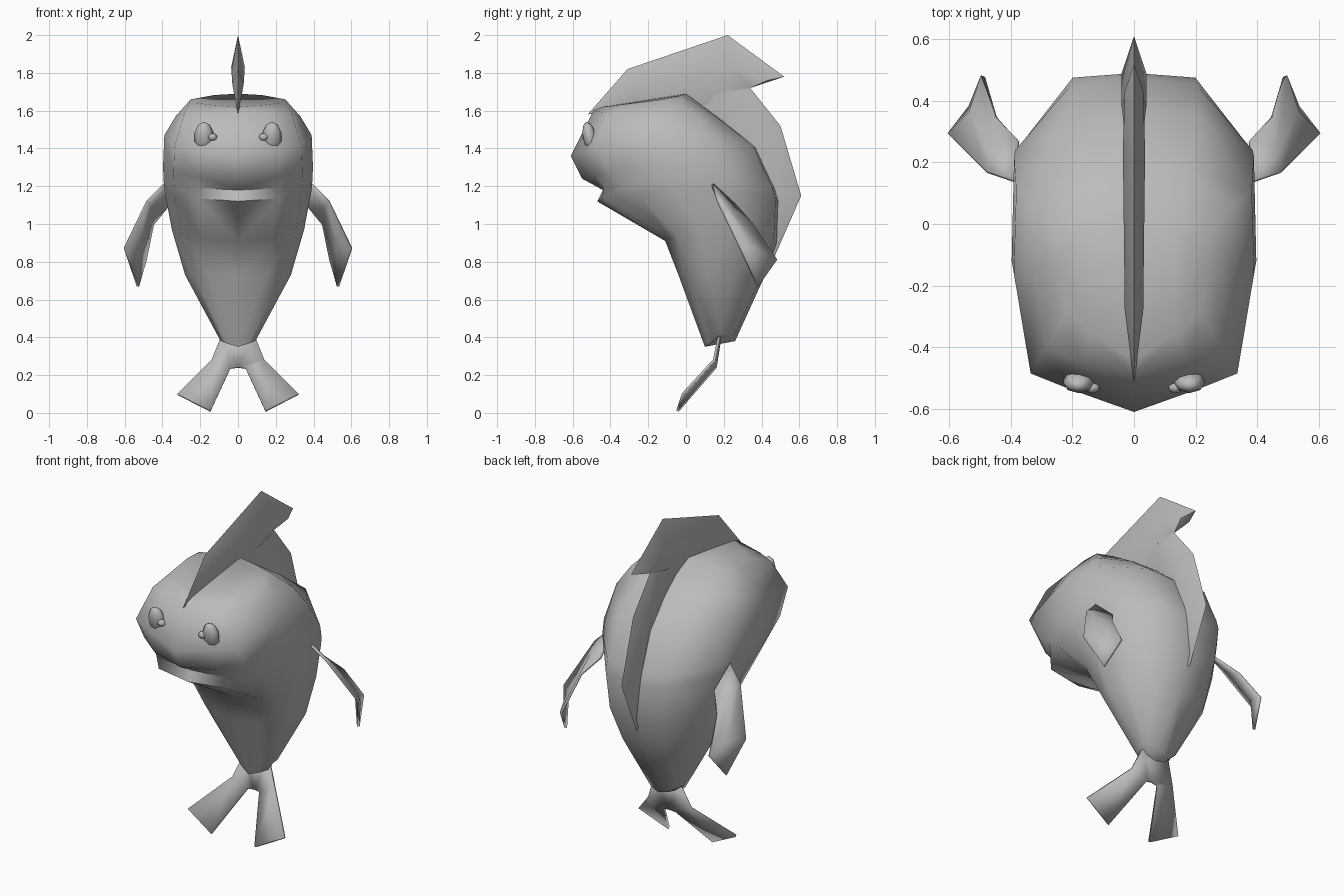
import bpy, bmesh, math
from mathutils import Matrix

if "Cube" in bpy.data.objects:
    bpy.data.objects.remove(bpy.data.objects["Cube"])

grey = bpy.data.materials.new("plain_grey")
grey.diffuse_color = (0.5, 0.5, 0.5, 1)
grey.use_nodes = True
grey.node_tree.nodes["Principled BSDF"].inputs["Base Color"].default_value = grey.diffuse_color


def finish(name, bm, angle=60):
    """Mirror across x, weld, orient and smooth a bmesh."""
    copy = bmesh.ops.duplicate(bm, geom=bm.verts[:] + bm.edges[:] + bm.faces[:])["geom"]
    for v in copy:
        if isinstance(v, bmesh.types.BMVert):
            v.co.x = -v.co.x
    bmesh.ops.remove_doubles(bm, verts=bm.verts[:], dist=0.0005)
    bmesh.ops.recalc_face_normals(bm, faces=bm.faces[:])
    mesh = bpy.data.meshes.new(name)
    bm.to_mesh(mesh)
    bm.free()
    mesh.materials.append(grey)
    ob = bpy.data.objects.new(name, mesh)
    bpy.context.collection.objects.link(ob)
    bpy.ops.object.select_all(action='DESELECT')
    bpy.context.view_layer.objects.active = ob
    ob.select_set(True)
    bpy.ops.object.shade_smooth_by_angle(angle=math.radians(angle))
    return ob


def loft(name, rings, angle=60):
    """Skin half rings that begin and end on the centre plane, with capped ends."""
    bm = bmesh.new()
    vs = [[bm.verts.new(p) for p in r] for r in rings]
    for a, b in zip(vs, vs[1:]):
        for i in range(len(a) - 1):
            bm.faces.new((a[i], a[i + 1], b[i + 1], b[i]))
    for r in (vs[0], vs[-1]):
        if len(r) == 7:
            for f in ((0, 1, 5, 6), (1, 2, 3, 5), (3, 4, 5)):
                bm.faces.new([r[i] for i in f])
        else:
            bm.faces.new(r)
    return finish(name, bm, angle)


def body_ring(front_y, front_z, width, side_z, cheek_y, side_y1, side_y2, back_y, back_z, blend):
    """Half ring round the body from front centre to back centre."""
    def mix(a, b, t):
        return a + (b - a) * t
    return [(0, front_y, front_z),
            (.54 * width, mix(front_y, cheek_y, blend), mix(front_z, side_z, .25)),
            (.86 * width, cheek_y, mix(front_z, side_z, .5)),
            (width, side_y1, side_z),
            (.98 * width, side_y2, side_z),
            (.51 * width, back_y - .015, mix(back_z, side_z, .25)),
            (0, back_y, back_z)]


def blade(name, sections):
    """Lens-shaped fin: outer edge, thick middle and inner edge per section."""
    return loft(name, [[(0, *o), (w, *m), (0, *i)] for o, m, w, i in sections], 40)


def sheet(name, points, faces, thickness):
    """Mirrored pair of thin folded fins."""
    bm = bmesh.new()
    vs = [bm.verts.new(p) for p in points]
    for f in faces:
        bm.faces.new([vs[i] for i in f])
    ob = finish(name, bm)
    mod = ob.modifiers.new("thickness", 'SOLIDIFY')
    mod.thickness = thickness
    mod.offset = 0
    return ob


# Body from the tail root up: belly, jaw, mouth, lip, snout, brow, crown
loft("body", [body_ring(*r) for r in (
    (.10, .35, .11, .42, .15, .18, .22, .26, .38, .5),
    (-.04, .73, .28, .73, .03, .12, .25, .41, .71, .4),
    (-.11, .91, .35, .97, -.05, .08, .25, .48, .90, .4),
    (-.47, 1.12, .39, 1.18, -.25, -.06, .24, .49, 1.12, .1),
    (-.44, 1.18, .393, 1.22, -.31, -.08, .24, .47, 1.19, .05),
    (-.55, 1.24, .397, 1.30, -.40, -.12, .22, .43, 1.27, .4),
    (-.61, 1.36, .39, 1.47, -.485, -.16, .11, .37, 1.40, .6),
    (-.49, 1.60, .33, 1.57, -.40, -.14, .06, .19, 1.55, .5),
    (-.44, 1.62, .25, 1.66, -.28, -.12, -.02, 0, 1.69, .5))], 65)

# Swept-back crest on the head
blade("head_crest", [
    ((-.52, 1.58), (-.52, 1.58), 0, (-.52, 1.58)),
    ((-.31, 1.82), (-.28, 1.74), .03, (-.30, 1.61)),
    ((.22, 2.0), (.24, 1.83), .036, (.20, 1.62)),
    ((.52, 1.78), (.43, 1.76), .03, (.34, 1.72))])

# Fin down the back
blade("back_fin", [
    ((.34, 1.72), (.22, 1.70), .02, (.05, 1.66)),
    ((.50, 1.52), (.38, 1.50), .04, (.22, 1.45)),
    ((.61, 1.15), (.49, 1.15), .04, (.38, 1.15)),
    ((.47, .83), (.46, .84), .005, (.40, .85))])

# Side fins, folded along their length
sheet("side_fins", [
    (.39, .14, 1.21), (.48, .17, 1.12), (.60, .29, .87), (.53, .38, .67),
    (.49, .48, .81), (.45, .35, 1.0), (.375, .27, 1.09), (.46, .23, 1.08),
    (.53, .36, .87)],
    [(0, 1, 7), (0, 7, 6), (7, 5, 6), (1, 2, 8, 7), (7, 8, 4, 5), (2, 3, 8), (8, 3, 4)], .015)

# Two-lobed tail
sheet("tail", [
    (0, .18, .40), (.08, .18, .43), (.14, .15, .28), (.32, -.015, .10),
    (.145, -.045, .01), (.04, .15, .235), (0, .155, .24)],
    [(0, 1, 2, 5, 6), (2, 3, 4, 5)], .015)

# Eyes with small pupils towards the nose
bm = bmesh.new()
for centre, size in (((.18, -.51, 1.46), (.052, .036, .083)),
                     ((.135, -.53, 1.46), (.025, .02, .02))):
    m = (Matrix.Translation(centre) @ Matrix.Rotation(math.radians(12), 4, 'X')
         @ Matrix.Diagonal((*size, 1)))
    bmesh.ops.create_uvsphere(bm, u_segments=8, v_segments=5, radius=1, matrix=m)
finish("eyes", bm, 60)
